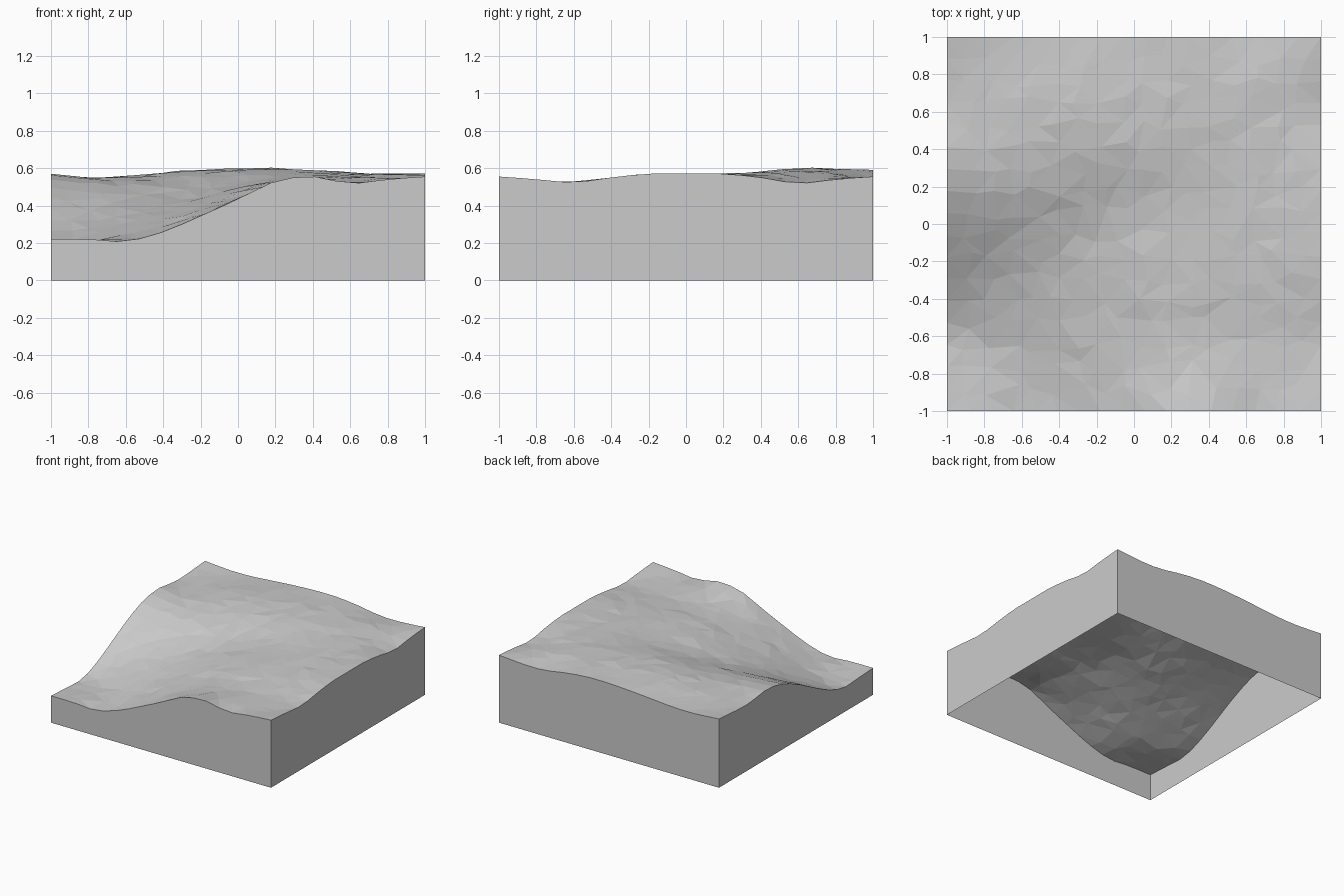
import bpy
import bmesh
import math
import random

old = bpy.data.objects.get("Cube")
if old:
    bpy.data.objects.remove(old, do_unlink=True)

random.seed(4)

# Ground heights in hundredths: rows run front to back, columns along x
HEIGHTS = [
    [22, 22, 21, 26, 34.5, 43.5, 53, 55.5, 52, 54, 55.5],
    [21, 21, 23, 28, 36, 43.5, 50, 52, 52.5, 53, 54],
    [20.5, 22, 26, 31.5, 38, 44.5, 49.5, 51.5, 52, 52.5, 52.5],
    [27, 28, 31, 35, 40.5, 47, 51, 53, 54, 55, 55],
    [37, 36, 37, 39, 43, 49, 52.5, 54.5, 55.5, 56.5, 57],
    [47, 45.5, 44.5, 44.5, 46, 49.5, 53, 55, 56, 57, 57],
    [54.5, 53, 51.5, 51, 52, 53.5, 55, 56, 57, 57, 57],
    [57, 54.5, 54.5, 55.5, 57, 58, 58.5, 58, 57.5, 56.5, 55],
    [54.5, 54.5, 55.5, 57.5, 59, 59.5, 60, 59, 57.5, 55.5, 52],
    [55, 54.5, 55.5, 57.5, 59, 59.5, 59.5, 58.5, 57, 55.5, 54],
    [56.5, 55, 55, 56.5, 58, 59, 59, 57, 54, 54, 55.5],
]
SEGMENTS = 17


def smooth_sample(values, position):
    """Smooth curve through evenly spaced values, position from -1 to 1."""
    last = len(values) - 1
    s = (position + 1) / 2 * last
    i = max(0, min(last - 1, math.floor(s)))
    t = s - i
    a, b, c, d = (values[max(0, min(last, i + k))] for k in (-1, 0, 1, 2))
    return b + t / 2 * (c - a + t * (2 * a - 5 * b + 4 * c - d
                                     + t * (3 * (b - c) + d - a)))


def ground_height(x, y):
    """Height of the ground at a point, blended along x and then along y."""
    column = [smooth_sample(row, x) for row in HEIGHTS]
    return smooth_sample(column, y) / 100


def make_material(name, colour):
    """Plain material showing one flat colour."""
    material = bpy.data.materials.new(name)
    material.use_nodes = True
    material.diffuse_color = colour
    material.node_tree.nodes["Principled BSDF"].inputs["Base Color"].default_value = colour
    return material


# Irregular faceted ground surface
bm = bmesh.new()
bmesh.ops.create_grid(bm, x_segments=SEGMENTS, y_segments=SEGMENTS, size=1)
jitter = 0.65 / SEGMENTS
for vert in bm.verts:
    roughness = 0
    if not vert.is_boundary:
        vert.co.x += random.uniform(-jitter, jitter)
        vert.co.y += random.uniform(-jitter, jitter)
        roughness = random.uniform(-0.004, 0.004)
    vert.co.z = ground_height(vert.co.x, vert.co.y) + roughness
bmesh.ops.triangulate(bm, faces=bm.faces[:], quad_method='SHORT_EDGE')

# Side walls dropped from the rim, open underneath
rim = [edge for edge in bm.edges if edge.is_boundary]
dropped = bmesh.ops.extrude_edge_only(bm, edges=rim)["geom"]
for part in dropped:
    if isinstance(part, bmesh.types.BMVert):
        part.co.z = 0

# Outward facing shell
bmesh.ops.recalc_face_normals(bm, faces=bm.faces[:])
if sum(face.normal.z for face in bm.faces) < 0:
    bmesh.ops.reverse_faces(bm, faces=bm.faces[:])

mesh = bpy.data.meshes.new("terrain_block")
bm.to_mesh(mesh)
bm.free()
mesh.materials.append(make_material("mid_grey", (0.6, 0.6, 0.6, 1)))
terrain = bpy.data.objects.new("terrain_block", mesh)
bpy.context.collection.objects.link(terrain)
